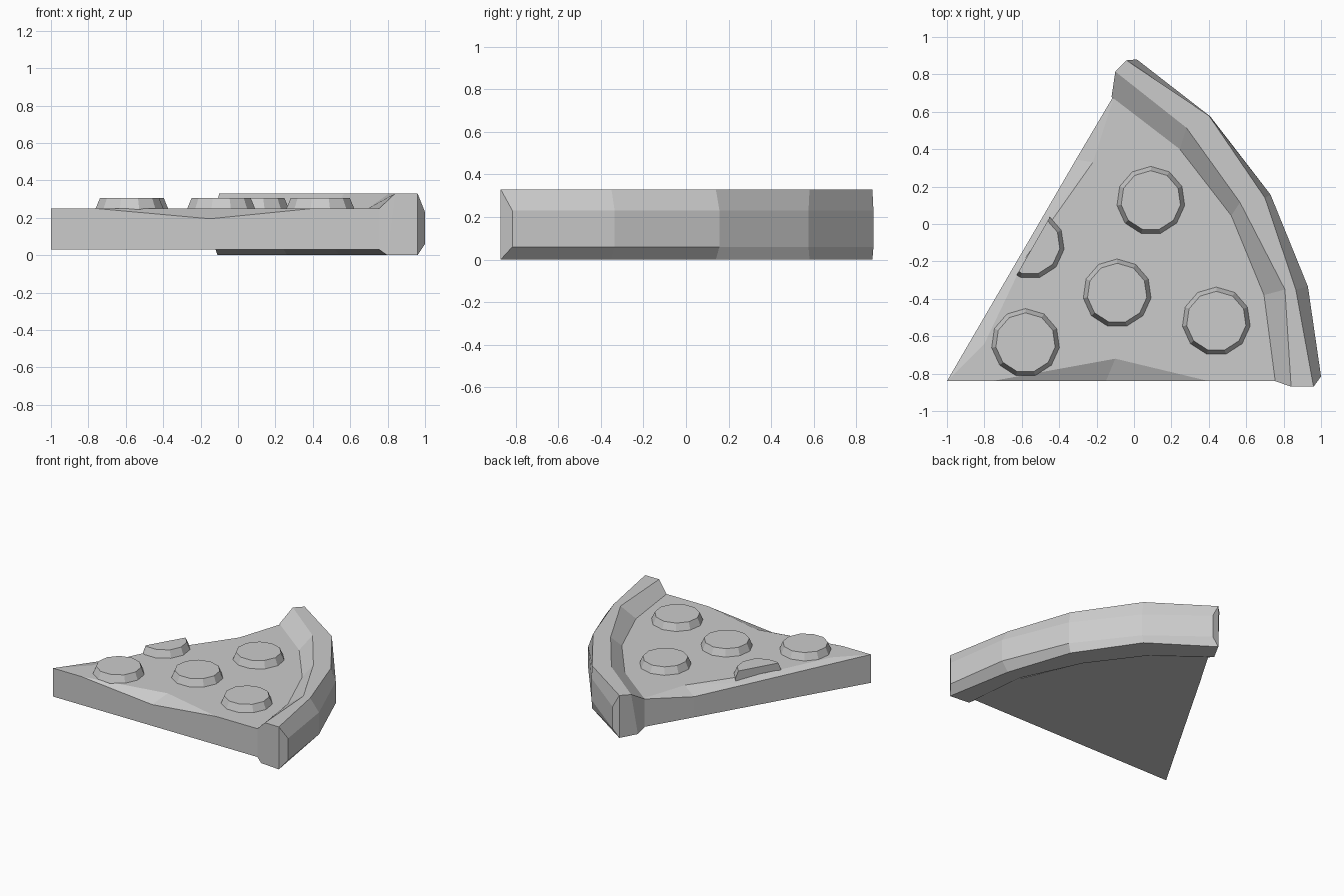
import bpy, bmesh, math
from mathutils import Vector

if "Cube" in bpy.data.objects:
    bpy.data.objects.remove(bpy.data.objects["Cube"])


def finish(bm, name):
    bmesh.ops.recalc_face_normals(bm, faces=bm.faces)
    me = bpy.data.meshes.new(name)
    bm.to_mesh(me)
    bm.free()
    ob = bpy.data.objects.new(name, me)
    bpy.context.collection.objects.link(ob)
    return ob


# Slice base: flat wedge whose cheese sags along the two cut edges
def make_base():
    bm = bmesh.new()
    pts = {
        "tip": (-1, -.84, .25), "k": (-.76, -.84, .25), "h": (-.15, -.84, .195),
        "g": (.4, -.84, .25), "f": (.79, -.84, .25), "c1": (.75, -.37, .25),
        "c2": (.56, .07, .25), "c3": (.28, .45, .25), "back": (-.1, .7, .25),
        "dip": (-.31, .345, .19), "l": (-.55, -.068, .21),
        "a": (-.1, -.72, .25), "b": (-.22, .33, .25),
        "d": (-.58, -.18, .25), "c": (-.8, -.64, .25),
    }
    v = {n: bm.verts.new(p) for n, p in pts.items()}
    for face in ("k h a", "h g a", "tip k a g f c1 c2 c3 back b d c",
                 "back dip b", "dip l b", "l d b", "l tip c d"):
        bm.faces.new([v[n] for n in face.split()])
    # walls and underside
    rim = [v[n] for n in "tip k h g f c1 c2 c3 back dip l".split()]
    low = [bm.verts.new((r.co.x, r.co.y, .03)) for r in rim]
    for i in range(len(rim)):
        j = (i + 1) % len(rim)
        bm.faces.new((rim[i], rim[j], low[j], low[i]))
    bm.faces.new(low)
    finish(bm, "slice_base")


# Crust: eight-sided section swept through five stations
# each station: inner foot, top inner, top outer, outermost (x, y)
STATIONS = [
    ((-.12, .68), (-.10, .815), (-.04, .875), (.015, .88)),
    ((.245, .40), (.28, .515), (.40, .58), (.408, .575)),
    ((.52, .045), (.567, .115), (.70, .14), (.73, .157)),
    ((.695, -.38), (.807, -.35), (.865, -.35), (.93, -.335)),
    ((.755, -.84), (.84, -.87), (.96, -.87), (1, -.815)),
]


def make_crust():
    bm = bmesh.new()
    rings = []
    for inner, ti, to, out in STATIONS:
        bi = [(p + q) / 2 for p, q in zip(inner, ti)]
        section = [(inner, .25), (ti, .33), (to, .33), (out, .23),
                   (out, .06), (to, 0), (bi, 0), (inner, .03)]
        rings.append([bm.verts.new((p[0], p[1], z)) for p, z in section])
    for r, s in zip(rings, rings[1:]):
        for i in range(8):
            j = (i + 1) % 8
            bm.faces.new((r[i], r[j], s[j], s[i]))
    for r in (rings[0], rings[-1]):
        for i in range(3):
            bm.faces.new((r[i], r[i + 1], r[6 - i], r[7 - i]))
    finish(bm, "crust")


# Pepperoni: tapered eleven-sided discs; one is sliced off at the cut edge
def make_pepperoni(x, y, index, cut=False):
    bm = bmesh.new()
    n = 11
    rings = []
    for radius, z in ((.183, .2), (.183, .25), (.16, .305)):
        rings.append([bm.verts.new((x + radius * math.sin(2 * math.pi * i / n),
                                    y + radius * math.cos(2 * math.pi * i / n), z))
                      for i in range(n)])
    for r, s in zip(rings, rings[1:]):
        for i in range(n):
            j = (i + 1) % n
            bm.faces.new((r[i], r[j], s[j], s[i]))
    bm.faces.new(rings[0])
    bm.faces.new(rings[-1])
    if cut:
        bmesh.ops.bisect_plane(bm, geom=bm.verts[:] + bm.edges[:] + bm.faces[:],
                               plane_co=Vector((-.62, -.26, 0)),
                               plane_no=Vector((-.28, .16, 0)), clear_outer=True)
        bmesh.ops.holes_fill(bm, edges=[e for e in bm.edges if e.is_boundary])
    finish(bm, f"pepperoni_{index}")


make_base()
make_crust()
for i, (x, y) in enumerate([(.09, .125), (-.09, -.37), (.44, -.52), (-.58, -.635)]):
    make_pepperoni(x, y, i + 1)
make_pepperoni(-.555, -.11, 5, cut=True)
